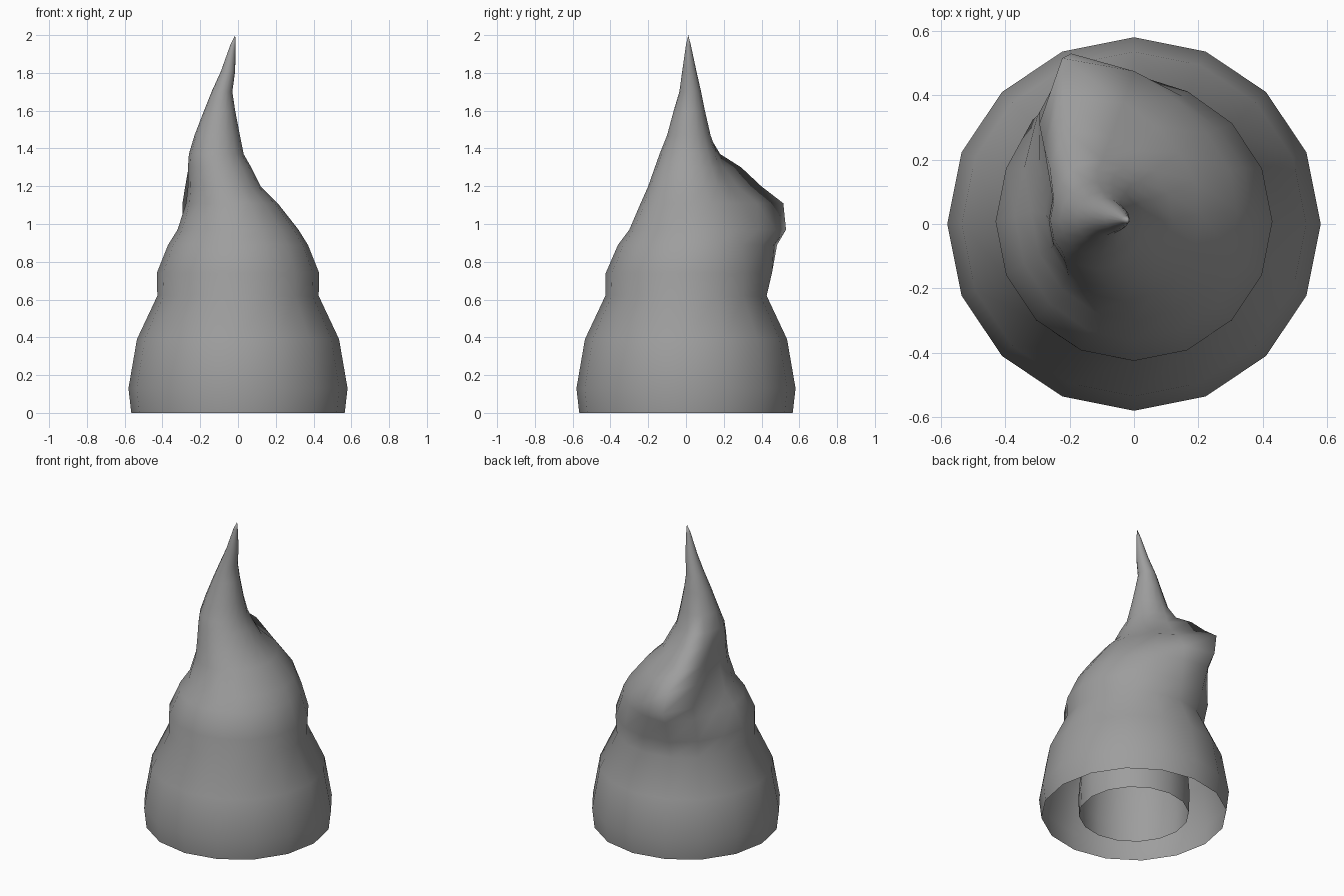
import bpy
import bmesh
import math

cube = bpy.data.objects.get("Cube")
if cube:
    bpy.data.objects.remove(cube, do_unlink=True)

SIDES = 16
RIDGE = 5  # column of the swirl ridge, counted from +x

grey = bpy.data.materials.new("soft_grey")
grey.use_nodes = True
grey.diffuse_color = (0.34, 0.34, 0.34, 1)
grey.node_tree.nodes["Principled BSDF"].inputs["Base Color"].default_value = grey.diffuse_color


def section(z, x0, x1, y0, y1, bump=0, blend=0):
    """Oval ring spanning x0..x1, y0..y1, with a ridge pushed out at the back."""
    weights = {RIDGE: 1, RIDGE - 1: blend, RIDGE - 2: blend / 3, RIDGE + 1: 0.5}
    ring = []
    for i in range(SIDES):
        a = math.tau * i / SIDES
        push = bump * weights.get(i, 0)
        ring.append(((x0 + x1) / 2 + ((x1 - x0) / 2 + push) * math.cos(a),
                     (y0 + y1) / 2 + ((y1 - y0) / 2 + push) * math.sin(a), z))
    return ring


def round_section(z, r):
    return section(z, -r, r, -r, r)


def loft(name, rings, tip=None):
    """Skin a stack of rings, optionally closed to a point."""
    bm = bmesh.new()
    loops = [[bm.verts.new(p) for p in ring] for ring in rings]
    for low, high in zip(loops, loops[1:]):
        for i in range(SIDES):
            j = (i + 1) % SIDES
            bm.faces.new((low[i], low[j], high[j], high[i]))
    if tip:
        point = bm.verts.new(tip)
        for i in range(SIDES):
            bm.faces.new((loops[-1][i], loops[-1][(i + 1) % SIDES], point))
    for face in bm.faces:
        face.smooth = True
    mesh = bpy.data.meshes.new(name)
    bm.to_mesh(mesh)
    bm.free()
    mesh.materials.append(grey)
    obj = bpy.data.objects.new(name, mesh)
    bpy.context.collection.objects.link(obj)
    return obj


# Outer swirl: round skirt, pinched neck, then a leaning twisted peak
skirt = [round_section(z, r) for z, r in
         ((0, .565), (.13, .58), (.39, .535), (.62, .427))]
peak = [section(*row) for row in (
    (.74, -.43, .43, -.425, .44, .03, .5),
    (.89, -.37, .37, -.36, .41, .11, .5),
    (.97, -.32, .32, -.30, .38, .19, .5),
    (1.11, -.275, .21, -.24, .30, .255, .3),
    (1.2, -.265, .12, -.20, .23, .20, .2),
    (1.3, -.265, .07, -.165, .185, .13, .1),
    (1.37, -.26, .03, -.14, .165, .03),
    (1.47, -.23, .01, -.10, .13),
    (1.6, -.18, -.015, -.065, .10),
    (1.7, -.14, -.03, -.035, .08),
    (1.81, -.09, -.015, -.02, .055),
    (1.95, -.04, -.013, 0, .025),
)]
loft("swirl_shell", skirt + peak, tip=(-.015, .012, 2))

# Open inner sleeve hidden under the skirt
loft("inner_sleeve", [round_section(z, r) for z, r in
                      ((0, .335), (.13, .34), (.39, .32), (.6, .28))])
